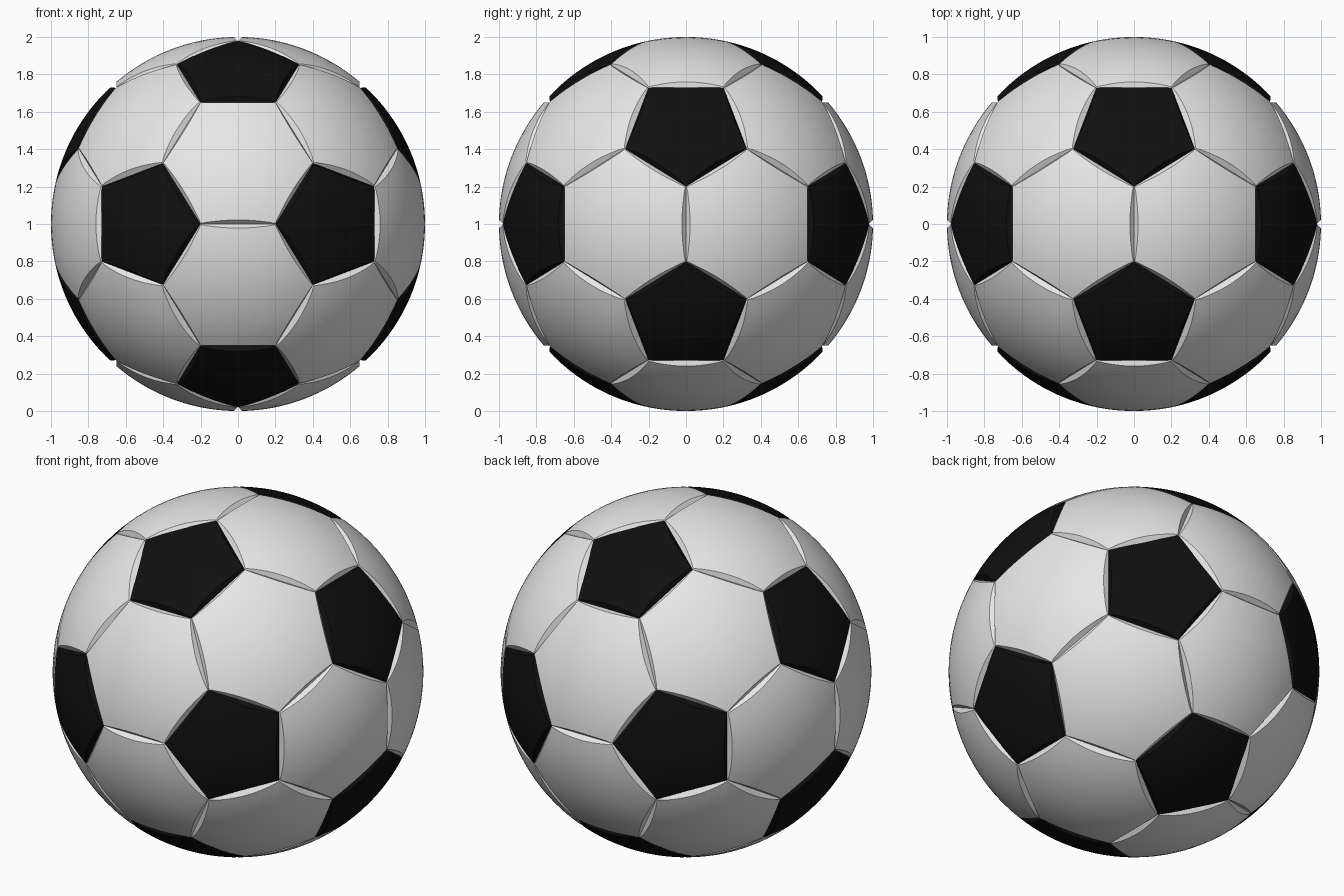
import bpy
import bmesh
import math
from itertools import combinations
from mathutils import Vector

cube = bpy.data.objects.get("Cube")
if cube:
    bpy.data.objects.remove(cube, do_unlink=True)

STEPS = 14         # divisions along each panel edge
RINGS = 8          # divisions from panel centre to rim
SEAM_R = 0.995     # radius of the seam corners
MID = Vector((0, 0, 1))


def make_material(name, value):
    mat = bpy.data.materials.new(name)
    mat.use_nodes = True
    colour = (value, value, value, 1)
    mat.diffuse_color = colour
    bsdf = mat.node_tree.nodes["Principled BSDF"]
    bsdf.inputs["Base Color"].default_value = colour
    bsdf.inputs["Roughness"].default_value = 0.5
    return mat


def sort_around(points, axis):
    """Order points counter-clockwise around an outward axis."""
    u = axis.orthogonal().normalized()
    v = axis.cross(u)
    return sorted(points, key=lambda p: math.atan2(p.dot(v), p.dot(u)))


def add_panel(bm, corners):
    """Domed panel whose rim pulls back from the straight seam mid-edge."""
    centre = sum(corners, Vector()).normalized()
    corners = sort_around(corners, centre)
    seam, rim = [], []
    for a, b in zip(corners, corners[1:] + corners[:1]):
        for i in range(STEPS):
            t = i / STEPS
            p = a.lerp(b, t)
            inset = 0.004 + 0.018 * math.sin(math.pi * t) ** 0.7
            inward = (centre - p.normalized()).normalized()
            seam.append(p * SEAM_R)
            rim.append((p.normalized() + inward * inset).normalized())

    # Concentric rings on the sphere, then the seam wall below the rim
    loops = [[bm.verts.new(centre.lerp(p, r / RINGS).normalized() + MID) for p in rim]
             for r in range(1, RINGS + 1)]
    loops.append([bm.verts.new(p + MID) for p in seam])
    count = len(rim)
    hub = bm.verts.new(centre + MID)
    for i in range(count):
        j = (i + 1) % count
        bm.faces.new((hub, loops[0][i], loops[0][j]))
        for inner, outer in zip(loops, loops[1:]):
            bm.faces.new((inner[i], outer[i], outer[j], inner[j]))
        bm.edges.get((loops[-2][i], loops[-2][j])).smooth = False


def build_panels(name, panels, mat):
    bm = bmesh.new()
    for corners in panels:
        add_panel(bm, corners)
    for face in bm.faces:
        face.smooth = True
    mesh = bpy.data.meshes.new(name)
    bm.to_mesh(mesh)
    bm.free()
    mesh.materials.append(mat)
    obj = bpy.data.objects.new(name, mesh)
    bpy.context.collection.objects.link(obj)
    return obj


# Icosahedron points: the pentagon centres
phi = (1 + math.sqrt(5)) / 2
tips = []
for s in (-1, 1):
    for h in (-phi, phi):
        tips += [Vector((s, h, 0)), Vector((0, s, h)), Vector((h, 0, s))]


def near(a, b):
    return 0.1 < (a - b).length < 2.1


def cut(a, b):
    """Corner one third of the way from a to b, on the unit sphere."""
    return a.lerp(b, 1 / 3).normalized()


# Truncating each point gives a pentagon; each triangle leaves a hexagon
pentagons = [[cut(a, b) for b in tips if near(a, b)] for a in tips]
hexagons = [[cut(a, b) for a in tri for b in tri if a is not b]
            for tri in combinations(tips, 3)
            if all(near(a, b) for a, b in combinations(tri, 2))]

build_panels("pentagon_panels", pentagons, make_material("black", 0.005))
build_panels("hexagon_panels", hexagons, make_material("white", 0.8))
